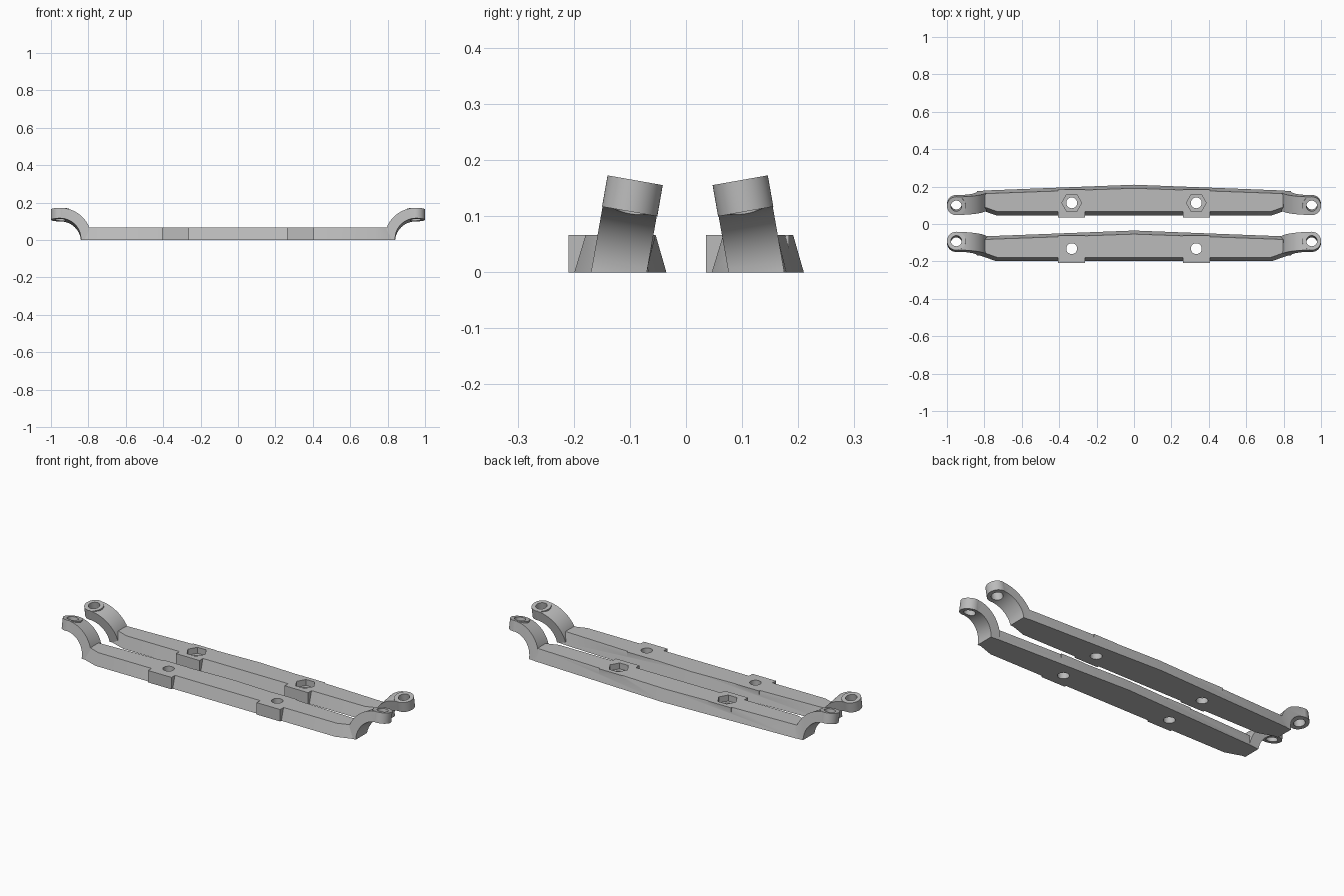
import bpy, bmesh, math
from mathutils import Matrix, Vector

if "Cube" in bpy.data.objects:
    bpy.data.objects.remove(bpy.data.objects["Cube"])

grey = bpy.data.materials.new("plain grey")
grey.diffuse_color = (0.5, 0.5, 0.5, 1)
grey.use_nodes = True
grey.node_tree.nodes["Principled BSDF"].inputs["Base Color"].default_value = grey.diffuse_color

H = 0.066                      # bar height
EAR_X, EAR_R = 0.95, 0.05      # eyelet centre and radius
ARC_IN, ARC_OUT = 0.11, 0.166  # radii of the curved arm
BASE_Y = 0.1255                # middle of the arm at the ground
BOLT_X, BOLT_Y = 0.333, 0.113


def finish(bm, name):
    bmesh.ops.recalc_face_normals(bm, faces=bm.faces)
    me = bpy.data.meshes.new(name)
    bm.to_mesh(me)
    bm.free()
    me.materials.append(grey)
    ob = bpy.data.objects.new(name, me)
    bpy.context.collection.objects.link(ob)
    return ob


def loft(name, lower, upper):
    """Solid between two matching rings of points."""
    bm = bmesh.new()
    a = [bm.verts.new(p) for p in lower]
    b = [bm.verts.new(p) for p in upper]
    n = len(a)
    bm.faces.new(a)
    bm.faces.new(b)
    for i in range(n):
        bm.faces.new((a[i], a[(i + 1) % n], b[(i + 1) % n], b[i]))
    return finish(bm, name)


def prism(name, x, y, z0, z1, r, sides):
    ring = [(x + r * math.cos(2 * math.pi * i / sides),
             y + r * math.sin(2 * math.pi * i / sides)) for i in range(sides)]
    return loft(name, [(*p, z0) for p in ring], [(*p, z1) for p in ring])


def box(name, x0, x1, y0, y1, z0, z1):
    ring = [(x0, y0), (x1, y0), (x1, y1), (x0, y1)]
    return loft(name, [(*p, z0) for p in ring], [(*p, z1) for p in ring])


def combine(target, other, operation):
    """Boolean the other part into the target and discard it."""
    mod = target.modifiers.new("join", 'BOOLEAN')
    mod.operation = operation
    mod.solver = 'EXACT'
    mod.object = other
    bpy.context.view_layer.objects.active = target
    bpy.ops.object.modifier_apply(modifier=mod.name)
    bpy.data.objects.remove(other)


def bar_ring(half, z):
    """Mirror the right half of the bar outline, starting at the back middle."""
    left = [(-x, y) for x, y in reversed(half) if x > 0]
    return [(x, y, z) for x, y in half + left]


def lean(ob, tilt):
    """Tilt a part about the ground line of the arm."""
    ob.data.transform(Matrix.Translation((0, BASE_Y, 0)) @ Matrix.Rotation(tilt, 4, 'X'))


def arm(side, tilt):
    # quarter ring that rises from the bar to the eyelet
    angles = [math.radians(-8 + 98 * i / 24) for i in range(25)]
    pts = [(ARC_OUT * math.cos(a), ARC_OUT * math.sin(a)) for a in angles]
    pts += [(ARC_IN * math.cos(a), ARC_IN * math.sin(a)) for a in reversed(angles)]
    pts = [(side * (EAR_X - x), z) for x, z in pts]
    w = 0.049
    ob = loft("arm", [(x, -w, z) for x, z in pts], [(x, w, z) for x, z in pts])
    lean(ob, tilt)
    # eyelet
    ear = prism("eyelet", side * EAR_X, 0, ARC_IN, ARC_OUT + 0.0005, EAR_R, 48)
    lean(ear, tilt)
    combine(ob, ear, 'UNION')
    # bore through the eyelet
    bore = prism("bore", side * EAR_X, 0, 0.05, 0.25, 0.029, 32)
    lean(bore, tilt)
    combine(ob, bore, 'DIFFERENCE')
    # trim flat at the ground
    combine(ob, box("trim", -2, 2, -1, 1, -0.2, 0), 'DIFFERENCE')
    return ob


def rail(name, tilt, shift, hex_pocket):
    # tapered bar with a bowed back edge
    lower = [(0, 0.21), (0.80, 0.179), (0.835, 0.174), (0.835, 0.08), (0.735, 0.046)]
    upper = [(0, 0.191), (0.78, 0.163), (0.797, 0.161), (0.797, 0.09), (0.73, 0.066)]
    bar = loft(name, bar_ring(lower, 0), bar_ring(upper, H))
    for side in (-1, 1):
        combine(bar, arm(side, tilt), 'UNION')
        x = side * BOLT_X
        # bolt block, bolt hole and nut pocket
        combine(bar, box("block", x - 0.072, x + 0.072, 0.036, 0.184, 0, H), 'UNION')
        combine(bar, prism("hole", x, BOLT_Y, -0.1, 0.2, 0.029, 32), 'DIFFERENCE')
        if hex_pocket:
            combine(bar, prism("pocket", x, BOLT_Y, 0.033, 0.2, 0.053, 6), 'DIFFERENCE')
    bar.data.transform(Matrix.Translation((0, shift, 0)))
    # smooth the round surfaces, keep the edges sharp
    bpy.ops.object.select_all(action='DESELECT')
    bar.select_set(True)
    bpy.context.view_layer.objects.active = bar
    bpy.ops.object.shade_smooth_by_angle(angle=math.radians(20))
    return bar


TILT = math.radians(10)
rail("back_rail", TILT, 0.0, True)
rail("front_rail", -TILT, -0.245, False)
